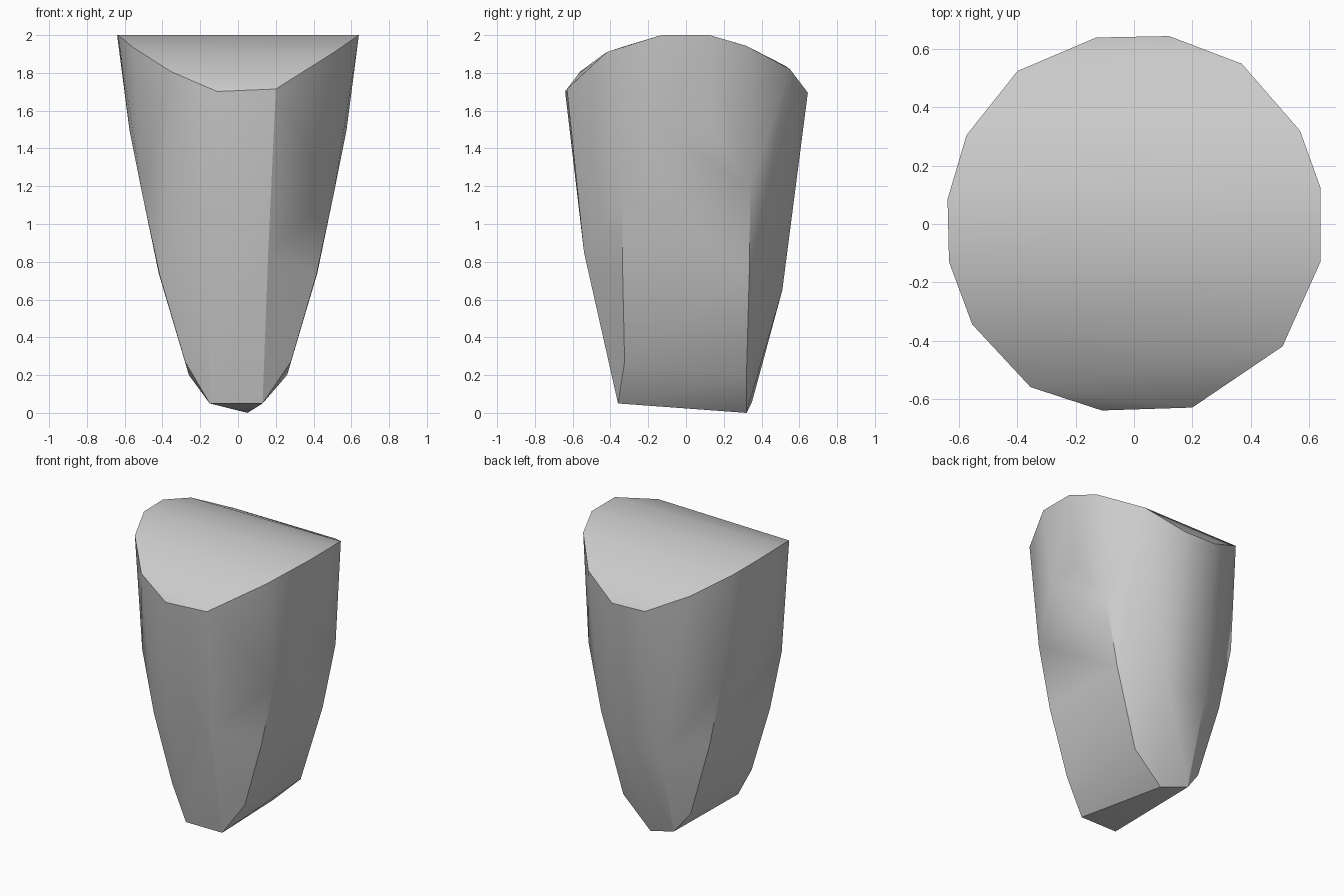
import bpy, bmesh, math

cube = bpy.data.objects.get("Cube")
if cube:
    bpy.data.objects.remove(cube, do_unlink=True)

# One plain grey
grey = bpy.data.materials.new("plain grey")
grey.use_nodes = True
colour = (0.6, 0.6, 0.6, 1)
grey.diffuse_color = colour
grey.node_tree.nodes["Principled BSDF"].inputs["Base Color"].default_value = colour

# Arched crown: height follows depth, outline is an uneven circle
ARCH = [(0.13, 2.0), (0.33, 1.94), (0.42, 1.91), (0.55, 1.82), (0.645, 1.695)]
RIM = [(-.13, .64), (.12, .645), (.37, .55), (.57, .32), (.64, .125),
       (.64, -.13), (.51, -.42), (.20, -.63), (-.11, -.64), (-.355, -.56),
       (-.555, -.345), (-.635, -.13), (-.64, .085), (-.575, .305), (-.40, .525)]


def crown_height(y):
    y = abs(y)
    if y <= ARCH[0][0]:
        return ARCH[0][1]
    for (a, za), (b, zb) in zip(ARCH, ARCH[1:]):
        if y <= b:
            return za + (zb - za) * (y - a) / (b - a)
    return ARCH[-1][1]


points = [(x, y, crown_height(y)) for x, y in RIM]

# Tapering side walls, mirrored left to right
for side in (-1, 1):
    for x, y, z in [(.575, .13, 1.5), (.575, -.13, 1.5),
                    (.515, .34, 1.2), (.505, -.335, 1.15),
                    (.42, .335, .74), (.415, -.335, .73),
                    (.26, .32, .20), (.28, -.325, .27),
                    (.16, -.54, .85), (.16, .51, .65)]:
        points.append((side * x, y, z))

# Slanted foot
points += [(-.15, -.36, .05), (.13, -.36, .05), (.05, .32, 0), (-.15, .35, .06)]

# Wrap the sections in a closed skin
bm = bmesh.new()
for p in points:
    bm.verts.new(p)
hull = bmesh.ops.convex_hull(bm, input=bm.verts)
spare = [v for v in bm.verts if not v.link_faces]
bmesh.ops.delete(bm, geom=spare, context='VERTS')
bmesh.ops.recalc_face_normals(bm, faces=bm.faces)
mesh = bpy.data.meshes.new("tapered_body")
bm.to_mesh(mesh)
bm.free()
mesh.materials.append(grey)

body = bpy.data.objects.new("tapered_body", mesh)
bpy.context.collection.objects.link(body)
bpy.ops.object.select_all(action='DESELECT')
body.select_set(True)
bpy.context.view_layer.objects.active = body
bpy.ops.object.shade_smooth_by_angle(angle=math.radians(30))
